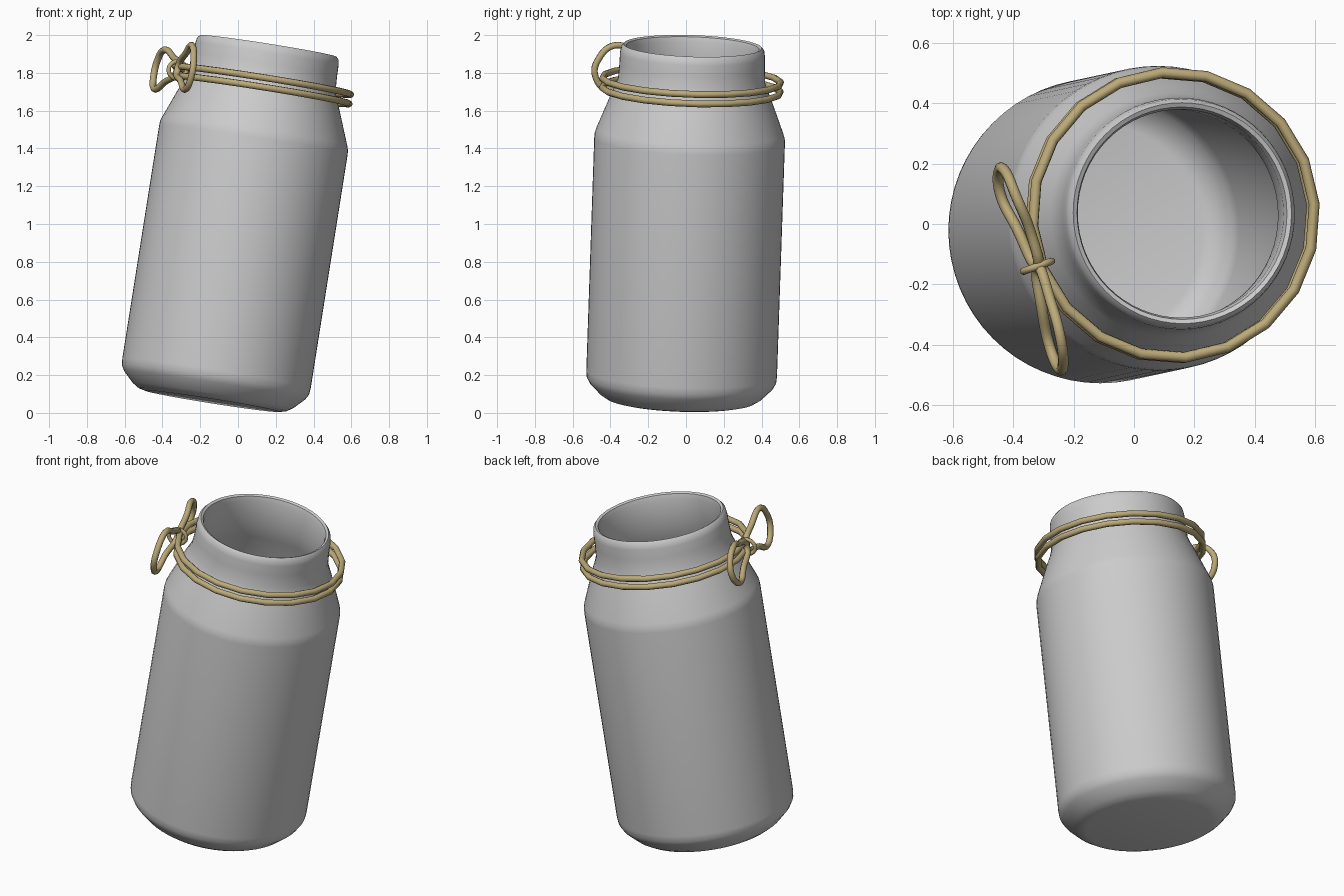
import bpy, bmesh, math
from mathutils import Vector, Matrix

if "Cube" in bpy.data.objects:
    bpy.data.objects.remove(bpy.data.objects["Cube"])

# Leaning frame of the jar: bottom centre and axis
BASE = Vector((-0.137, -0.028, 0.062))
AXIS = Vector((0.158, 0.034, 1)).normalized()
TILT = Matrix.Translation(BASE) @ Vector((0, 0, 1)).rotation_difference(AXIS).to_matrix().to_4x4()

twine_mat = bpy.data.materials.new("twine")
twine_mat.diffuse_color = (0.50, 0.40, 0.19, 1)
twine_mat.use_nodes = True
twine_mat.node_tree.nodes["Principled BSDF"].inputs["Base Color"].default_value = twine_mat.diffuse_color


def finish(ob, angle=40):
    bpy.ops.object.select_all(action='DESELECT')
    ob.select_set(True)
    bpy.context.view_layer.objects.active = ob
    if ob.type == 'CURVE':
        bpy.ops.object.convert(target='MESH')
        ob = bpy.context.view_layer.objects.active
    bpy.ops.object.shade_smooth_by_angle(angle=math.radians(angle))


def lathe(name, profile, sides):
    bm = bmesh.new()
    vs = [bm.verts.new((r, 0, z)) for r, z in profile]
    es = [bm.edges.new(p) for p in zip(vs, vs[1:])]
    bmesh.ops.spin(bm, geom=vs + es, cent=(0, 0, 0), axis=(0, 0, 1),
                   angle=math.tau, steps=sides)
    bmesh.ops.remove_doubles(bm, verts=bm.verts, dist=1e-4)
    bmesh.ops.recalc_face_normals(bm, faces=bm.faces)
    bm.transform(TILT)
    me = bpy.data.meshes.new(name)
    bm.to_mesh(me)
    bm.free()
    ob = bpy.data.objects.new(name, me)
    bpy.context.collection.objects.link(ob)
    finish(ob)


def cord(name, pts, radius, smooth=True):
    cu = bpy.data.curves.new(name, 'CURVE')
    cu.dimensions = '3D'
    cu.bevel_depth = radius
    cu.bevel_resolution = 2
    cu.resolution_u = 6
    sp = cu.splines.new('BEZIER' if smooth else 'POLY')
    dst = sp.bezier_points if smooth else sp.points
    dst.add(len(pts) - 1)
    for p, co in zip(dst, pts):
        if smooth:
            p.co = co
            p.handle_left_type = p.handle_right_type = 'AUTO'
        else:
            p.co = (*co, 1)
    sp.use_cyclic_u = True
    cu.materials.append(twine_mat)
    ob = bpy.data.objects.new(name, cu)
    bpy.context.collection.objects.link(ob)
    finish(ob, 60)


# Jar: outer wall up, over the rim, inner wall down
lathe("jar", [
    (0, 0), (0.36, 0), (0.395, 0.008), (0.43, 0.03), (0.485, 0.085), (0.502, 0.115), (0.505, 0.15),
    (0.505, 1.40), (0.503, 1.425), (0.495, 1.45), (0.425, 1.63), (0.405, 1.675), (0.39, 1.72),
    (0.385, 1.80), (0.384, 1.86), (0.379, 1.89), (0.366, 1.905), (0.352, 1.898), (0.345, 1.87),
    (0.35, 1.72), (0.38, 1.62), (0.46, 1.43), (0.467, 1.39),
    (0.467, 0.15), (0.45, 0.10), (0.40, 0.05), (0.36, 0.04), (0, 0.04)], 64)

# Two faceted twine turns round the neck
for name, h in (("twine_turn_upper", 1.72), ("twine_turn_lower", 1.67)):
    cord(name, [TILT @ Vector((0.473 * math.cos(a), 0.473 * math.sin(a), h))
                for a in (math.tau * (i + 0.25) / 20 for i in range(20))], 0.018, False)

# Bow loops
KNOT = (-0.32, -0.14, 1.82)
cord("bow_loop_back", [KNOT, (-0.345, -0.02, 1.885), (-0.39, 0.09, 1.922), (-0.425, 0.172, 1.87),
                       (-0.447, 0.178, 1.78), (-0.443, 0.10, 1.715), (-0.39, -0.01, 1.75)], 0.018)
cord("bow_loop_front", [KNOT, (-0.275, -0.26, 1.905), (-0.243, -0.38, 1.945), (-0.235, -0.465, 1.87),
                        (-0.245, -0.482, 1.79), (-0.275, -0.42, 1.715), (-0.305, -0.28, 1.76)], 0.018)

# Knot band wrapped round the middle of the bow
u = Vector((0.94, 0.34, 0))
cord("bow_knot", [Vector(KNOT) + u * 0.05 * math.cos(a) + Vector((0, 0, 0.045 * math.sin(a) - 0.005))
                  for a in (math.tau * i / 8 for i in range(8))], 0.012)
